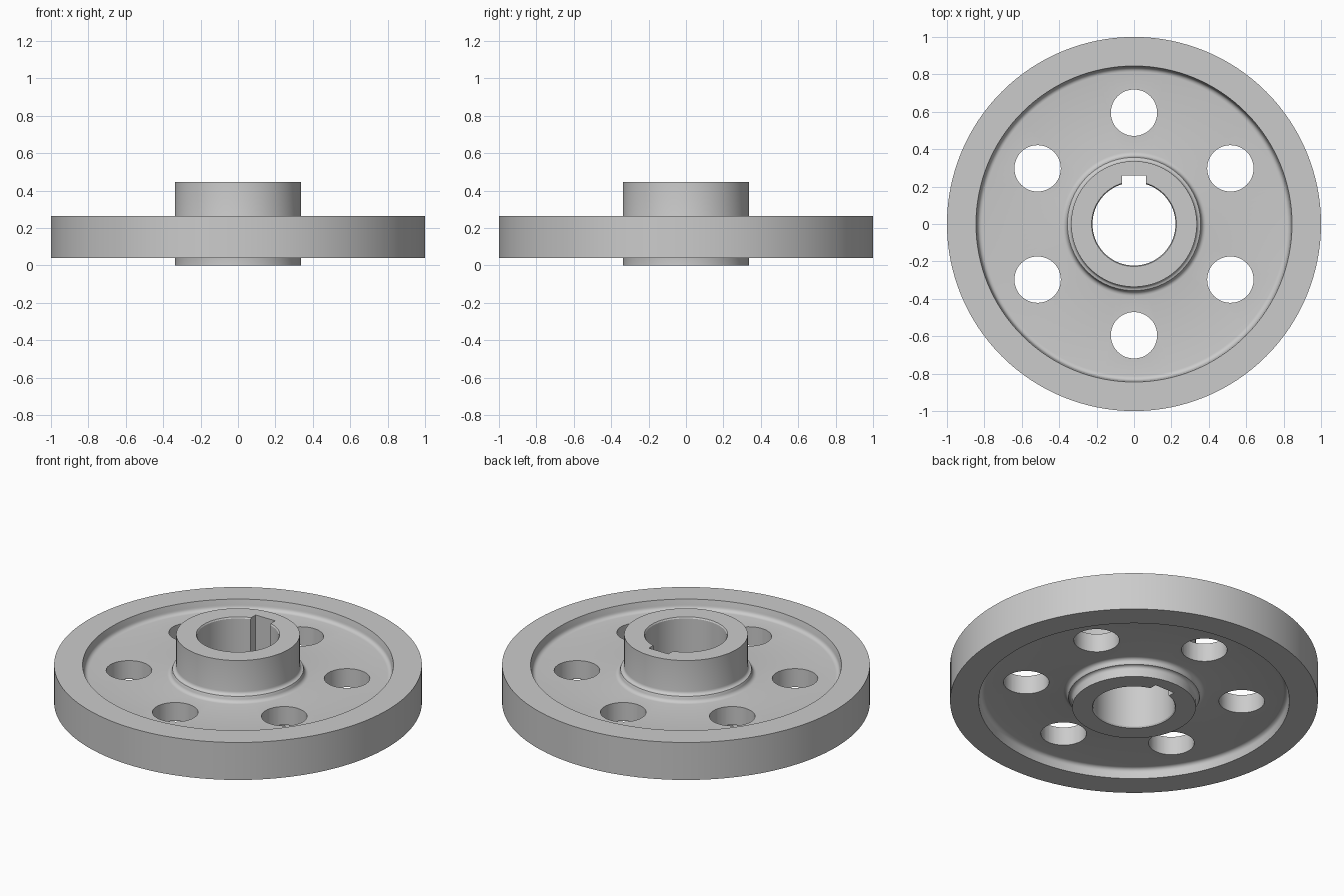
import bpy, bmesh, math
from mathutils import Matrix, Vector

cube = bpy.data.objects.get("Cube")
if cube:
    bpy.data.objects.remove(cube, do_unlink=True)

SEGMENTS = 128
MID = 0.1525            # height of the web's middle plane
RIM_HALF = 0.1125
WEB_HALF = 0.0555
HUB_TOP, HUB_BOTTOM = 0.447, 0.0

steel = bpy.data.materials.new("plain_grey")
steel.use_nodes = True
grey = (0.6, 0.6, 0.6, 1)
steel.diffuse_color = grey
steel.node_tree.nodes["Principled BSDF"].inputs["Base Color"].default_value = grey


def arc(cx, cz, radius, start, end, steps=5):
    """Points on an arc in the radius-height plane, angles in degrees."""
    angles = [math.radians(start + (end - start) * i / steps) for i in range(steps + 1)]
    return [(cx + radius * math.cos(a), cz + radius * math.sin(a)) for a in angles]


def make_object(name, bm):
    bmesh.ops.recalc_face_normals(bm, faces=bm.faces)
    mesh = bpy.data.meshes.new(name)
    bm.to_mesh(mesh)
    bm.free()
    mesh.materials.append(steel)
    obj = bpy.data.objects.new(name, mesh)
    bpy.context.collection.objects.link(obj)
    return obj


def half_profile(hub_end):
    """Bore to outer rim on one side; heights are measured from the middle plane."""
    fillet = WEB_HALF + 0.025
    points = [(0.222, hub_end - 0.008), (0.227, hub_end), (0.336, hub_end)]
    points += arc(0.356, RIM_HALF - 0.004, 0.02, 180, 270, 4)     # hub shoulder
    points += arc(0.385, fillet, 0.025, 180, 270)                 # hub fillet
    points += arc(0.813, fillet, 0.025, 270, 360)                 # rim fillet
    points += [(0.845, RIM_HALF), (1.0, RIM_HALF)]
    return points


# Wheel body: the closed section turned about the vertical axis
upper = [(r, MID + h) for r, h in half_profile(HUB_TOP - MID)]
lower = [(r, MID - h) for r, h in half_profile(MID - HUB_BOTTOM)]
section = upper + lower[::-1]
bm = bmesh.new()
rings = []
for i in range(SEGMENTS):
    turn = Matrix.Rotation(math.tau * i / SEGMENTS, 3, 'Z')
    rings.append([bm.verts.new(turn @ Vector((r, 0, z))) for r, z in section])
for i, ring in enumerate(rings):
    following = rings[(i + 1) % SEGMENTS]
    for j in range(len(section)):
        k = (j + 1) % len(section)
        bm.faces.new((ring[j], following[j], following[k], ring[k]))
wheel = make_object("wheel_body", bm)

# Cutter: six lightening holes and the keyway
bm = bmesh.new()
for i in range(6):
    angle = math.radians(30 + 60 * i)
    place = Matrix.Translation((0.595 * math.cos(angle), 0.595 * math.sin(angle), MID))
    bmesh.ops.create_cone(bm, cap_ends=True, segments=48, radius1=0.124,
                          radius2=0.124, depth=0.5, matrix=place)
keyway = Matrix.Translation((0, 0.18, 0.22)) @ Matrix.Diagonal((0.13, 0.16, 1, 1))
bmesh.ops.create_cube(bm, size=1, matrix=keyway)
cutter = make_object("hole_cutter", bm)
cutter.hide_render = True

cut = wheel.modifiers.new("holes_and_keyway", 'BOOLEAN')
cut.operation = 'DIFFERENCE'
cut.solver = 'EXACT'
cut.object = cutter
bpy.ops.object.select_all(action='DESELECT')
wheel.select_set(True)
bpy.context.view_layer.objects.active = wheel
bpy.ops.object.modifier_apply(modifier=cut.name)
bpy.data.objects.remove(cutter, do_unlink=True)
bpy.ops.object.shade_smooth_by_angle(angle=math.radians(30))
